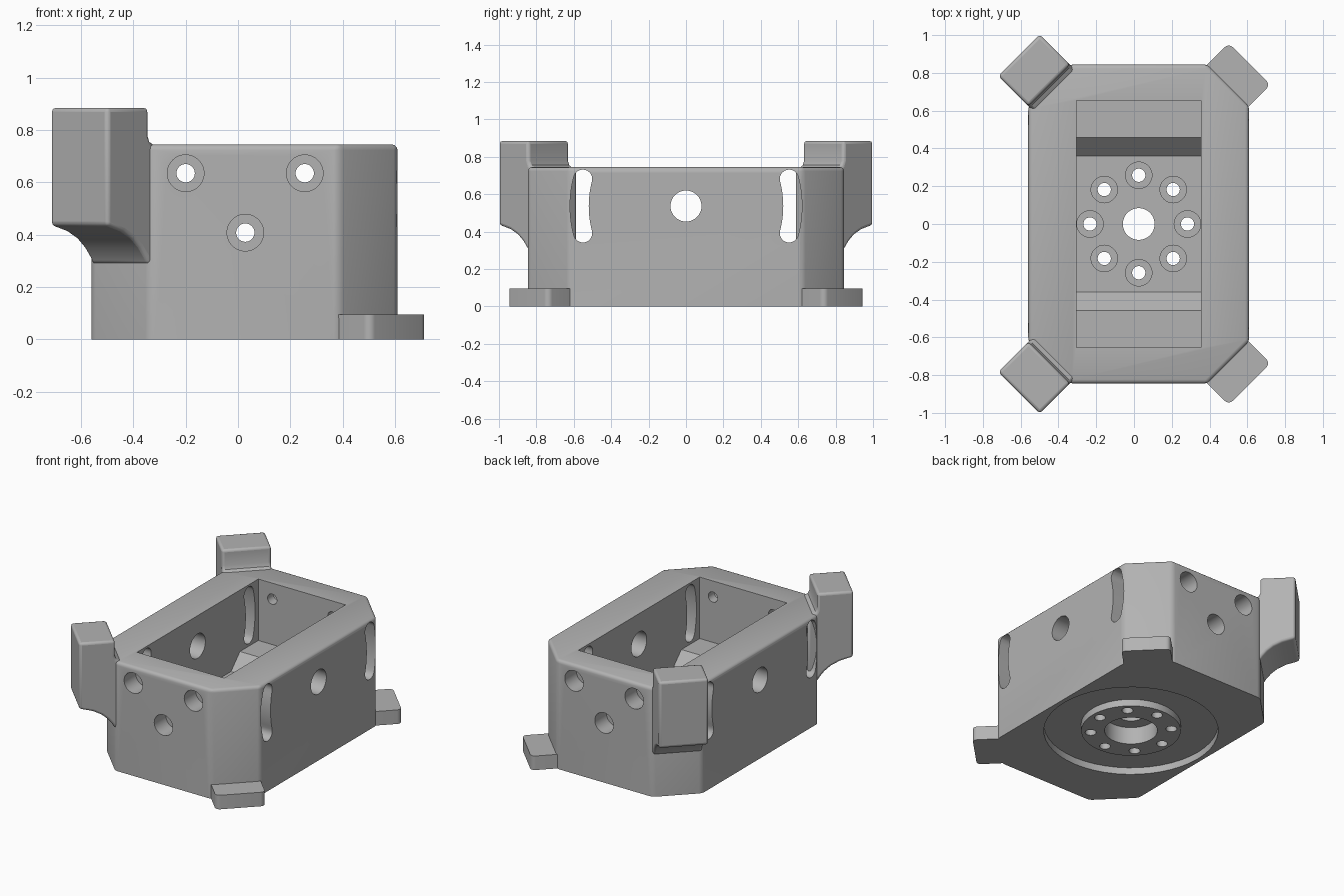
import bpy, bmesh, math
from mathutils import Matrix, Vector

if "Cube" in bpy.data.objects:
    bpy.data.objects.remove(bpy.data.objects["Cube"])

grey = bpy.data.materials.new("plain grey")
grey.use_nodes = True
grey.diffuse_color = (0.45, 0.45, 0.45, 1)
grey.node_tree.nodes["Principled BSDF"].inputs["Base Color"].default_value = (0.45, 0.45, 0.45, 1)

MID_X = 0.025          # centre line of the housing
HALF_X, HALF_Y, CUT = 0.585, 0.845, 0.222
TOP = 0.745


def finish(bm, name):
    bmesh.ops.recalc_face_normals(bm, faces=bm.faces)
    mesh = bpy.data.meshes.new(name)
    bm.to_mesh(mesh)
    bm.free()
    mesh.materials.append(grey)
    ob = bpy.data.objects.new(name, mesh)
    bpy.context.collection.objects.link(ob)
    return ob


def prism(points, depth, matrix):
    """Extrude a 2D outline along local z by +-depth, then place it."""
    bm = bmesh.new()
    face = bm.faces.new([bm.verts.new((a, b, -depth)) for a, b in points])
    ext = bmesh.ops.extrude_face_region(bm, geom=[face])["geom"]
    bmesh.ops.translate(bm, vec=(0, 0, 2 * depth),
                        verts=[v for v in ext if isinstance(v, bmesh.types.BMVert)])
    bm.transform(matrix)
    return bm


def lathe(points, matrix, closed=False):
    """Spin a (radius, height) profile round local z."""
    bm = bmesh.new()
    vs = [bm.verts.new((r, 0, h)) for r, h in points]
    es = [bm.edges.new(p) for p in zip(vs, vs[1:])]
    if closed:
        es.append(bm.edges.new((vs[-1], vs[0])))
    bmesh.ops.spin(bm, geom=vs + es, cent=(0, 0, 0), axis=(0, 0, 1),
                   angle=2 * math.pi, steps=48)
    bmesh.ops.remove_doubles(bm, verts=bm.verts, dist=0.0001)
    bm.transform(matrix)
    return bm


def pin(r1, r2, start, step, end, matrix):
    return lathe([(0, start), (r1, start), (r1, step), (r2, step), (r2, end), (0, end)], matrix)


def select(ob):
    bpy.ops.object.select_all(action='DESELECT')
    ob.select_set(True)
    bpy.context.view_layer.objects.active = ob


def carve(ob, bm):
    cutter = finish(bm, "cutter")
    cutter.hide_render = True
    mod = ob.modifiers.new("cut", 'BOOLEAN')
    mod.operation, mod.solver, mod.object = 'DIFFERENCE', 'EXACT', cutter
    select(ob)
    bpy.ops.object.modifier_apply(modifier=mod.name)
    bpy.data.objects.remove(cutter)


def shade(ob):
    select(ob)
    bpy.ops.object.shade_smooth_by_angle(angle=math.radians(32))


# Housing: octagonal block with softened top and upright edges
hx, hy = HALF_X - CUT, HALF_Y - CUT
outline = [(hx, -HALF_Y), (HALF_X, -hy), (HALF_X, hy), (hx, HALF_Y),
           (-hx, HALF_Y), (-HALF_X, hy), (-HALF_X, -hy), (-hx, -HALF_Y)]
bm = prism(outline, TOP / 2, Matrix.Translation((MID_X, 0, TOP / 2)))
soft = [e for e in bm.edges if max(v.co.z for v in e.verts) > 0.1]
bmesh.ops.bevel(bm, geom=soft, offset=0.022, segments=3, profile=0.5, affect='EDGES')
housing = finish(bm, "housing")

# Axes: local x, y, z -> world y, z, x for side cuts
SIDE = Matrix(((0, 0, 1, 0), (1, 0, 0, 0), (0, 1, 0, 0), (0, 0, 0, 1)))

# Inner pocket: low centre floor, ramps up to a ledge at each end
half_floor = [(0.36, 0.225), (0.457, 0.325), (0.655, 0.325), (0.655, 1)]
pocket = [(-y, z) for y, z in reversed(half_floor)] + half_floor
carve(housing, prism(pocket, 0.33, Matrix.Translation((MID_X, 0, 0)) @ SIDE))

# Ring recess under the base
CENTRE = Matrix.Translation((MID_X, 0, 0))
carve(housing, lathe([(0.317, -0.1), (0.555, -0.1), (0.555, 0.048), (0.317, 0.048)], CENTRE, True))

# Stepped centre bore and the circle of screw holes
carve(housing, pin(0.168, 0.084, -0.1, 0.12, 0.4, CENTRE))
for i in range(8):
    a = i * math.pi / 4
    spot = Matrix.Translation((MID_X + 0.258 * math.cos(a), 0.258 * math.sin(a), 0))
    carve(housing, pin(0.035, 0.07, -0.1, 0.165, 0.4, spot))

# Counterbored screw holes in the front and back walls
for side in (-1, 1):
    turn = Matrix.Rotation(side * math.pi / 2, 4, 'X')
    for x, z in ((-0.2, 0.635), (0.255, 0.635), (0.028, 0.408)):
        carve(housing, pin(0.07, 0.035, -1, -0.72, -0.5, Matrix.Translation((x, 0, z)) @ turn))

# Vents: round hole and concentric curved slots through both side walls
VENT = Matrix.Translation((0, 0, 0.537)) @ SIDE
carve(housing, lathe([(0, -1), (0.083, -1), (0.083, 1), (0, 1)], VENT))


def slot(radius, width, rise):
    half, w = math.asin(rise / radius), width / 2
    polar = lambda r, a: Vector((r * math.cos(a), r * math.sin(a)))
    sweep = [half * (i / 6 - 1) for i in range(13)]
    cap = [math.pi * i / 10 for i in range(1, 10)]
    pts = [polar(radius + w, a) for a in sweep]
    pts += [polar(radius, half) + polar(w, half + a) for a in cap]
    pts += [polar(radius - w, a) for a in reversed(sweep)]
    pts += [polar(radius, -half) + polar(w, math.pi - half + a) for a in cap]
    return pts


for radius, width, rise in ((0.231, 0.09, 0.09), (0.39, 0.09, 0.12), (0.57, 0.1, 0.145)):
    for turn in (0, math.pi):
        carve(housing, prism(slot(radius, width, rise), 1, VENT @ Matrix.Rotation(turn, 4, 'Z')))
shade(housing)


def corner(sx, sy):
    """Local x points out of the chamfered corner, local y is up."""
    out = Vector((sx, sy, 0)).normalized()
    up = Vector((0, 0, 1))
    m = Matrix((out, up, out.cross(up))).transposed().to_4x4()
    m.translation = (MID_X + sx * (HALF_X - CUT / 2), sy * (HALF_Y - CUT / 2), 0)
    return m


# Tall corner posts (model right) with a curved underside, and low feet (model left)
post_outline = [(-0.06, 0.28), (0, 0.287), (0.015, 0.313), (0.045, 0.35), (0.085, 0.384),
                (0.14, 0.412), (0.225, 0.435), (0.225, 0.885), (0, 0.885), (0, 0.78),
                (-0.01, 0.756), (-0.034, 0.744), (-0.06, 0.72)]
for sy, end in ((-1, "front"), (1, "back")):
    post = finish(prism(post_outline, 0.155, corner(-1, sy)), end + "_post")
    bev = post.modifiers.new("soft edges", 'BEVEL')
    bev.width, bev.segments, bev.limit_method, bev.angle_limit = 0.016, 3, 'ANGLE', math.radians(50)
    shade(post)

    bm = prism([(-0.05, 0), (0.16, 0), (0.16, 0.096), (-0.05, 0.096)], 0.156, corner(1, sy))
    reach = max(abs(v.co.x) + abs(v.co.y) for v in bm.verts)
    tips = [e for e in bm.edges
            if abs(e.verts[0].co.z - e.verts[1].co.z) > 0.05
            and abs(e.verts[0].co.x) + abs(e.verts[0].co.y) > reach - 0.01]
    bmesh.ops.bevel(bm, geom=tips, offset=0.03, segments=5, profile=0.5, affect='EDGES')
    shade(finish(bm, end + "_foot"))
